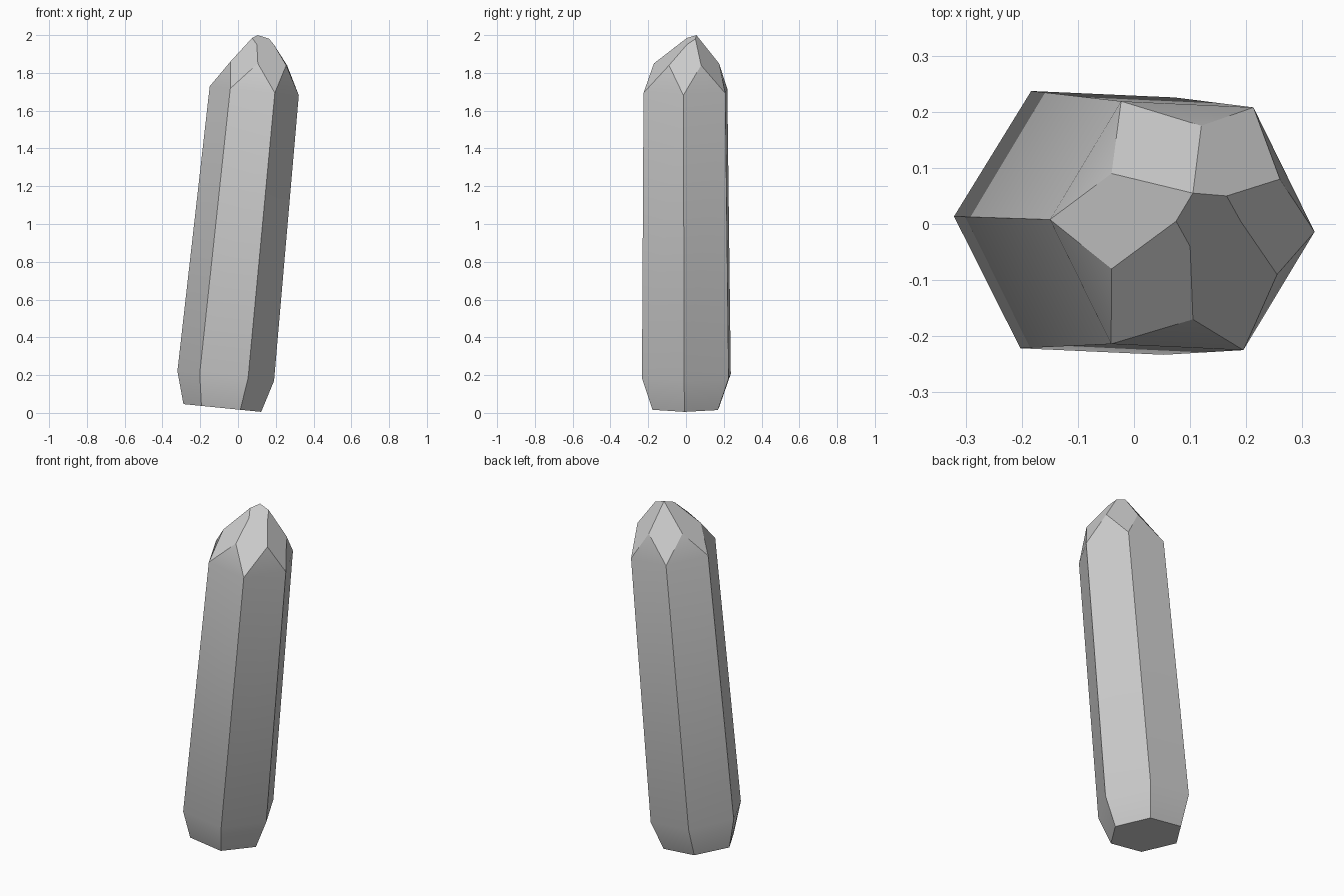
import bpy
import bmesh
from math import radians, cos, sin
from mathutils import Vector

cube = bpy.data.objects.get("Cube")
if cube:
    bpy.data.objects.remove(cube, do_unlink=True)

# Pale grey mineral
stone = bpy.data.materials.new("pale_grey")
stone.use_nodes = True
grey = (0.6, 0.6, 0.6, 1)
stone.diffuse_color = grey
stone.node_tree.nodes["Principled BSDF"].inputs["Base Color"].default_value = grey

SIDES = 6
bm = bmesh.new()


def hex_ring(center, width, depth, slope=-0.1, twist=-2.5):
    """Six-sided ring, starting at -x and running past the front, on a leaning plane."""
    ring = []
    for i in range(SIDES):
        a = radians(180 + 60 * i + twist)
        x, y = width * cos(a), depth * sin(a)
        ring.append(bm.verts.new(Vector(center) + Vector((x, y, slope * x))))
    return ring


def bridge(lower, upper):
    for i in range(SIDES):
        j = (i + 1) % SIDES
        bm.faces.new((lower[i], lower[j], upper[j], upper[i]))


# Leaning shaft with a narrowed foot
foot = hex_ring((-0.083, 0, 0.026), 0.206, 0.2)
waist = hex_ring((-0.065, 0.002, 0.195), 0.256, 0.265)
shoulder = hex_ring((0.086, -0.003, 1.705), 0.236, 0.25)
bm.faces.new(foot[::-1])
bridge(foot, waist)
bridge(waist, shoulder)

# Corners between neighbouring tip facets, one above each shaft side
mids = [bm.verts.new(p) for p in (
    (-0.04, -0.08, 1.86), (0.105, -0.17, 1.85), (0.255, -0.09, 1.84),
    (0.26, 0.08, 1.84), (0.12, 0.175, 1.85), (-0.04, 0.09, 1.86))]
for i in range(SIDES):
    bm.faces.new((shoulder[i], shoulder[(i + 1) % SIDES], mids[i]))

# Uneven crown points
peak, right, front, left, back = [bm.verts.new(p) for p in (
    (0.105, 0.055, 2.0), (0.075, 0.005, 1.985), (0.1, -0.04, 1.95),
    (0.19, 0.005, 1.95), (0.165, 0.05, 1.98))]

# One facet rises from each shoulder corner to the crown
crowns = ((right, peak), (front, right), (left, back, peak, right, front),
          (back, left), (peak, back), (peak,))
for i, crown in enumerate(crowns):
    bm.faces.new((shoulder[i], mids[i], *crown, mids[i - 1]))

bmesh.ops.recalc_face_normals(bm, faces=bm.faces[:])
mesh = bpy.data.meshes.new("crystal")
bm.to_mesh(mesh)
bm.free()
mesh.materials.append(stone)

crystal = bpy.data.objects.new("crystal", mesh)
bpy.context.collection.objects.link(crystal)
bpy.context.view_layer.objects.active = crystal
crystal.select_set(True)
bpy.ops.object.shade_smooth_by_angle(angle=radians(30))
